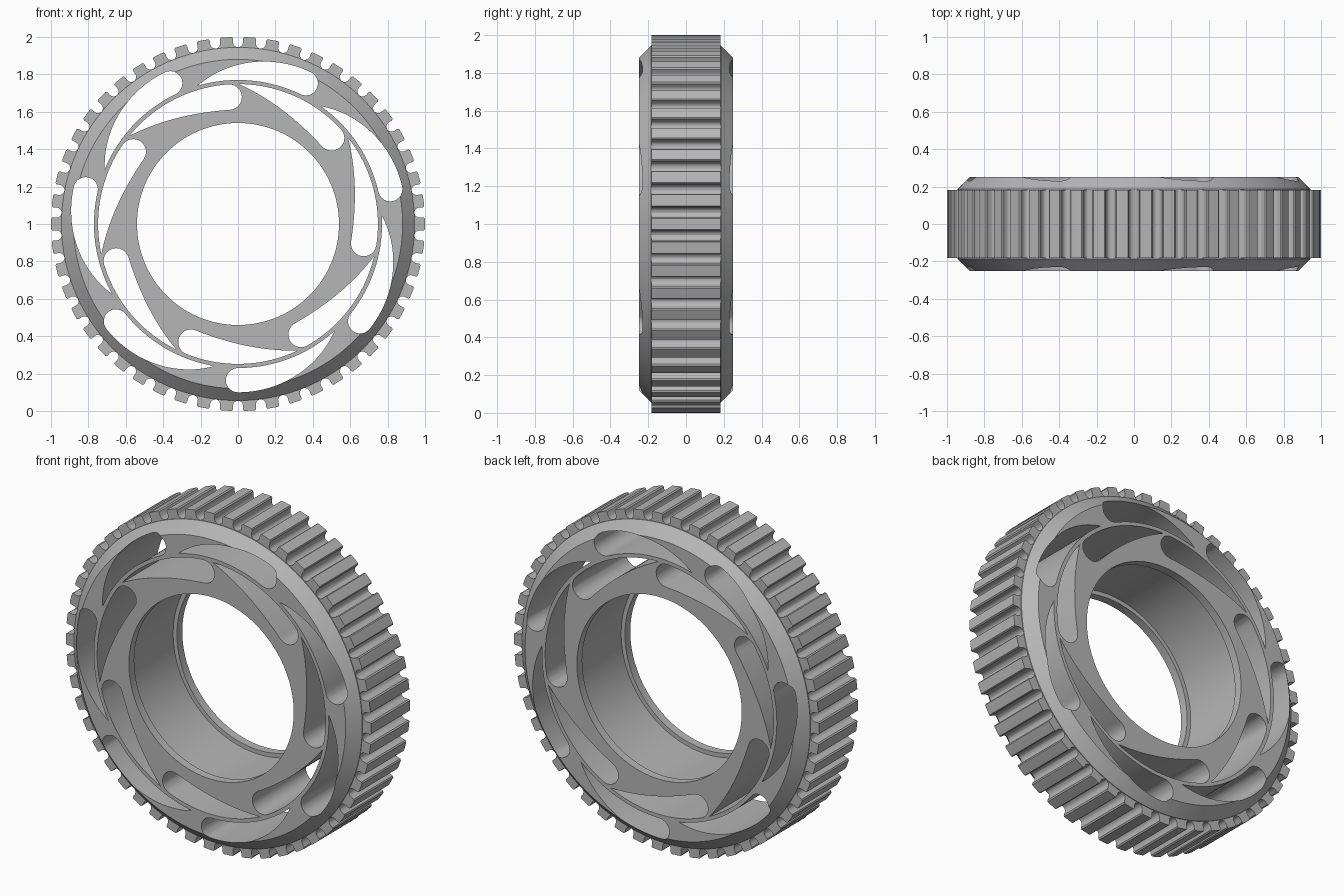
import bpy, bmesh
from math import sin, cos, pi, radians
from mathutils import Vector, Matrix

cube = bpy.data.objects.get("Cube")
if cube:
    bpy.data.objects.remove(cube, do_unlink=True)

grey = bpy.data.materials.new("plain_grey")
grey.use_nodes = True
colour = (0.47, 0.47, 0.47, 1)
grey.diffuse_color = colour
grey.node_tree.nodes["Principled BSDF"].inputs["Base Color"].default_value = colour

CENTRE = Vector((0, 0, 1))


def polar(r, a, y=0.0):
    """Point at radius r and angle a around the wheel axis."""
    return Vector((r * cos(a), y, r * sin(a))) + CENTRE


def prism(bm, pts, half):
    """Extrude a closed outline along the axis, both ways."""
    rings = [[bm.verts.new(p + Vector((0, y, 0))) for p in pts] for y in (-half, half)]
    for ring in rings:
        bm.faces.new(ring)
    n = len(pts)
    for i in range(n):
        j = (i + 1) % n
        bm.faces.new((rings[0][i], rings[0][j], rings[1][j], rings[1][i]))


def finish(bm, name):
    bmesh.ops.recalc_face_normals(bm, faces=bm.faces)
    mesh = bpy.data.meshes.new(name)
    bm.to_mesh(mesh)
    bm.free()
    obj = bpy.data.objects.new(name, mesh)
    bpy.context.collection.objects.link(obj)
    mesh.materials.append(grey)
    return obj


def activate(obj):
    bpy.ops.object.select_all(action='DESELECT')
    obj.select_set(True)
    bpy.context.view_layer.objects.active = obj


# Wheel body: lathed section with chamfered rim and grooved bore
half_section = [(0.565, 0.2), (0.54, 0.2), (0.54, 0.25), (0.88, 0.25), (0.944, 0.186)]
section = half_section + [(r, -y) for r, y in reversed(half_section)]
SEG = 200
bm = bmesh.new()
rings = [[bm.verts.new(polar(r, 2 * pi * i / SEG, y)) for r, y in section] for i in range(SEG)]
for i in range(SEG):
    a, b = rings[i], rings[(i + 1) % SEG]
    for k in range(len(section)):
        m = (k + 1) % len(section)
        bm.faces.new((a[k], a[m], b[m], b[k]))
body = finish(bm, "wheel_body")


# Curved slots: round head, one concentric edge, one edge curving to a tip
def slot(bm, head, span, r_flat, r_far):
    steps = 24
    pts = []
    for i in range(steps + 1):
        t = i / steps
        pts.append(polar(r_far + (r_flat - r_far) * t ** 2, head + span * t))
    for i in range(steps - 1, -1, -1):
        pts.append(polar(r_flat, head + span * i / steps))
    mid, rad = (r_flat + r_far) / 2, (r_flat - r_far) / 2
    out = Vector((cos(head), 0, sin(head)))
    back = Vector((sin(head), 0, -cos(head)))
    for i in range(1, 12):
        a = pi * i / 12
        pts.append(CENTRE + out * (mid + rad * cos(a)) + back * abs(rad) * sin(a))
    prism(bm, pts, 0.4)


bm = bmesh.new()
for i in range(7):
    turn = 2 * pi * i / 7
    slot(bm, radians(270) + turn, radians(42), 0.77, 0.9)
    slot(bm, radians(94) + turn, radians(47), 0.748, 0.612)
cutter = finish(bm, "slot_cutter")
cutter.hide_render = True

cut = body.modifiers.new("slots", 'BOOLEAN')
cut.operation = 'DIFFERENCE'
cut.solver = 'EXACT'
cut.object = cutter
activate(body)
bpy.ops.object.modifier_apply(modifier=cut.name)
bpy.data.objects.remove(cutter, do_unlink=True)

# Tread teeth: each flank ends in a rounded root at the middle of the gap
TEETH = 50
half_pitch = pi / TEETH
gap, root, tip = 0.027, 0.945, 0.9995
flank = [(0, root - 0.02)]
for i in range(5):
    a = pi / 2 * i / 4
    flank.append((gap * sin(a), root + gap * (1 - cos(a))))
flank += [(gap, tip - 0.007), (gap + 0.006, tip)]

bm = bmesh.new()
for i in range(TEETH):
    mid = 2 * pi * i / TEETH
    sides = []
    for s in (-1, 1):
        a = mid + s * half_pitch
        out = Vector((cos(a), 0, sin(a)))
        inward = Vector((sin(a), 0, -cos(a))) * s
        sides.append([CENTRE + out * v + inward * u for u, v in flank])
    prism(bm, sides[0] + [polar(1.0, mid)] + sides[1][::-1], 0.182)
teeth = finish(bm, "tread_teeth")

for obj in (body, teeth):
    activate(obj)
    bpy.ops.object.shade_smooth_by_angle(angle=radians(30))
